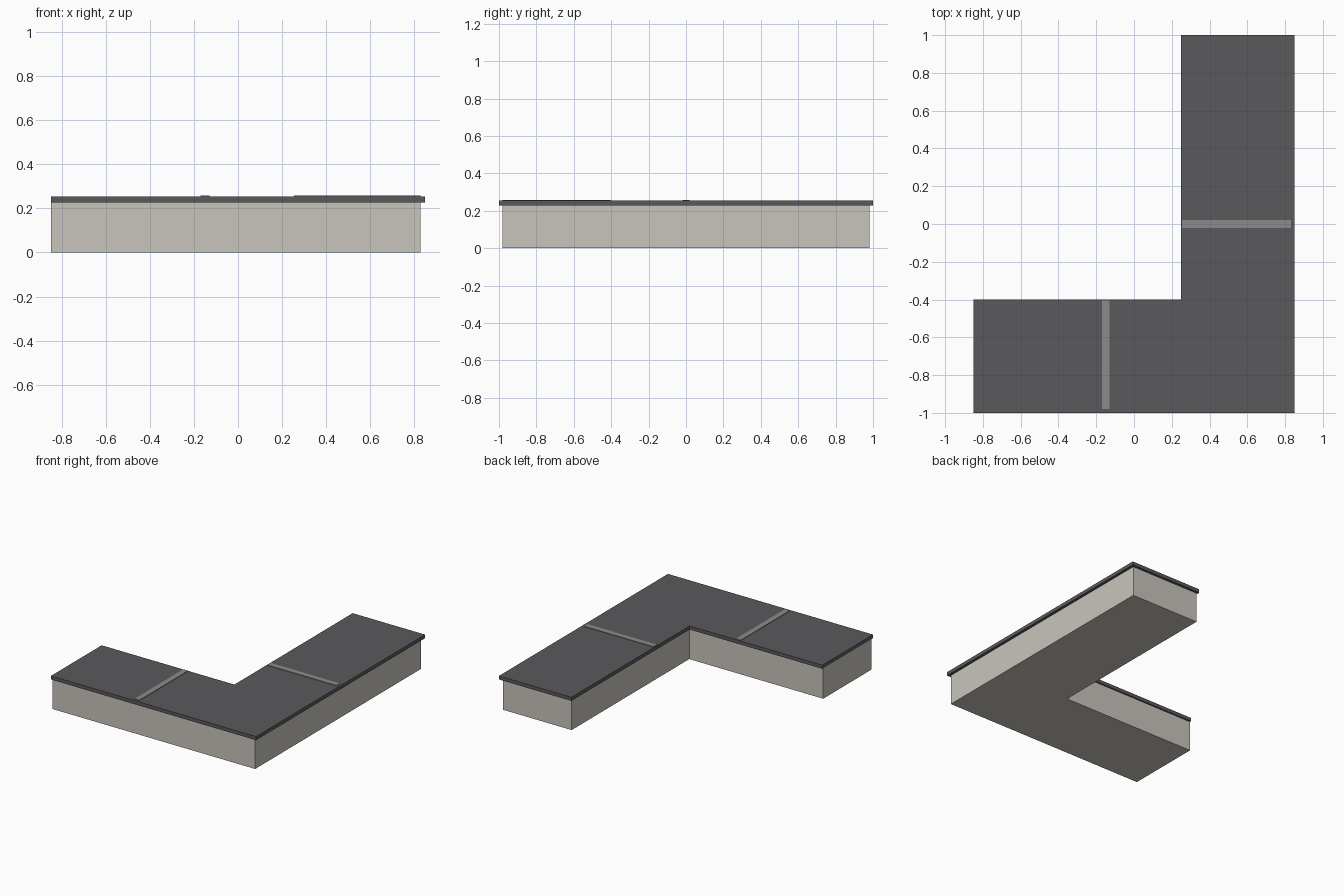
import bpy
import bmesh

if "Cube" in bpy.data.objects:
    bpy.data.objects.remove(bpy.data.objects["Cube"])


def material(name, rgb):
    """Flat material from 0-255 sRGB values."""
    lin = [((c / 255 + 0.055) / 1.055) ** 2.4 for c in rgb]
    mat = bpy.data.materials.new(name)
    mat.diffuse_color = (*lin, 1)
    mat.use_nodes = True
    mat.node_tree.nodes["Principled BSDF"].inputs["Base Color"].default_value = mat.diffuse_color
    return mat


def extrude_outline(name, outline, z0, z1, mat):
    """Flat-sided solid from a counter-clockwise plan outline."""
    bm = bmesh.new()
    base = bm.faces.new([bm.verts.new((x, y, z0)) for x, y in outline])
    top = bmesh.ops.extrude_face_region(bm, geom=[base])["geom"]
    for v in top:
        if isinstance(v, bmesh.types.BMVert):
            v.co.z = z1
    bmesh.ops.recalc_face_normals(bm, faces=bm.faces)
    mesh = bpy.data.meshes.new(name)
    bm.to_mesh(mesh)
    bm.free()
    mesh.materials.append(mat)
    obj = bpy.data.objects.new(name, mesh)
    bpy.context.collection.objects.link(obj)
    return obj


def l_shape(left, right, front, back, inner_x, inner_y):
    return [(left, front), (right, front), (right, back),
            (inner_x, back), (inner_x, inner_y), (left, inner_y)]


def rectangle(x0, x1, y0, y1):
    return [(x0, y0), (x1, y0), (x1, y1), (x0, y1)]


cabinet = material("warm light grey", (201, 197, 190))
stone = material("dark grey", (90, 90, 92))
joint = material("mid grey", (138, 140, 140))

# Cabinet body, flush with the worktop at its left end only
extrude_outline("cabinet_body", l_shape(-0.85, 0.83, -0.982, 0.982, 0.26, -0.41),
                0, 0.228, cabinet)

# Overhanging worktop
extrude_outline("worktop", l_shape(-0.85, 0.85, -1, 1, 0.25, -0.4),
                0.228, 0.255, stone)

# Thin joint strips across each arm
extrude_outline("joint_strip_left", rectangle(-0.17, -0.13, -0.98, -0.405),
                0.255, 0.259, joint)
extrude_outline("joint_strip_back", rectangle(0.255, 0.83, -0.02, 0.02),
                0.255, 0.259, joint)
